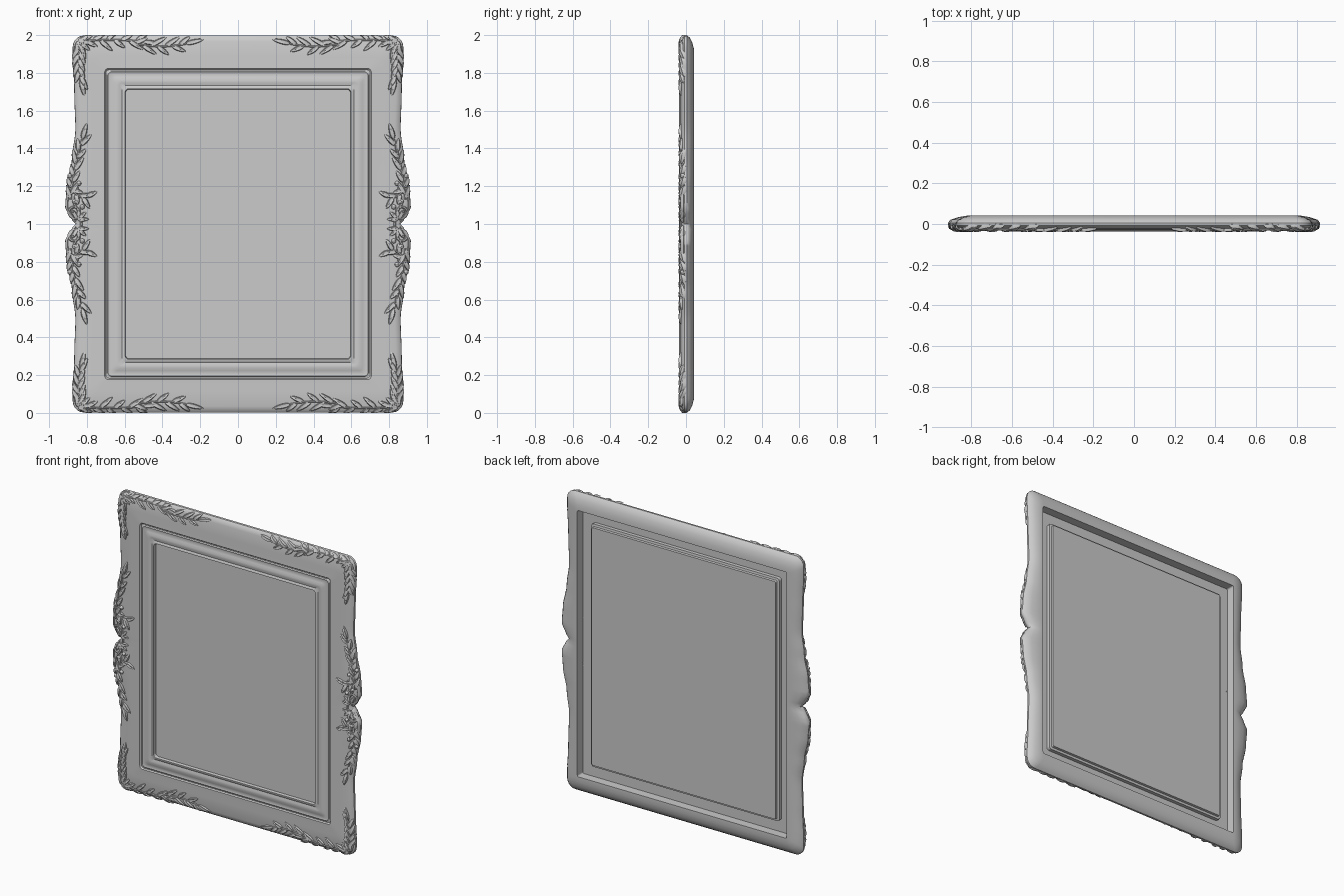
import bpy, bmesh, math, random
from mathutils import Vector

cube = bpy.data.objects.get("Cube")
if cube:
    bpy.data.objects.remove(cube, do_unlink=True)

random.seed(4)
grey = bpy.data.materials.new("plain_grey")
grey.use_nodes = True
grey.diffuse_color = (0.6, 0.6, 0.6, 1)
grey.node_tree.nodes["Principled BSDF"].inputs["Base Color"].default_value = (0.6, 0.6, 0.6, 1)

HX, HZ = 0.875, 0.998      # half size of the outline, without the side swell
WAVE = [(0, -0.015), (0.03, 0.008), (0.09, 0.040), (0.2, 0.032),
        (0.35, 0.004), (0.5, -0.014), (0.7, -0.008), (0.9, 0)]


def wave(u):
    """Swell and notch of the side outline at height u from the middle."""
    u = abs(u)
    for (a, p), (b, q) in zip(WAVE, WAVE[1:]):
        if u <= b:
            t = (u - a) / (b - a)
            return p + (q - p) * t * t * (3 - 2 * t)
    return 0


def surface(x, u):
    """Depth of the frame's front near the rim, used to drape ornaments."""
    d = max(0, min(HX + wave(u) - abs(x), HZ - abs(u)))
    return -0.027 + 0.018 * max(0, 1 - d / 0.035) ** 2


def finish(bm, name, mirror=False, angle=40):
    bmesh.ops.recalc_face_normals(bm, faces=bm.faces)
    mesh = bpy.data.meshes.new(name)
    bm.to_mesh(mesh)
    bm.free()
    mesh.materials.append(grey)
    ob = bpy.data.objects.new(name, mesh)
    bpy.context.collection.objects.link(ob)
    ob.location.z = 1
    bpy.ops.object.select_all(action='DESELECT')
    ob.select_set(True)
    bpy.context.view_layer.objects.active = ob
    bpy.ops.object.shade_smooth_by_angle(angle=math.radians(angle))
    if mirror:
        mod = ob.modifiers.new("four_corners", 'MIRROR')
        mod.use_axis = (True, False, True)
        mod.use_mirror_merge = False


def bridge(bm, a, b):
    n = len(a)
    for i in range(n):
        bm.faces.new((a[i], a[(i + 1) % n], b[(i + 1) % n], b[i]))


# Rounded rectangular rings, joined into mouldings and slabs
def ring(bm, hx, hz, r, y, swell=0):
    half = []
    arc = [math.radians(18 * i) for i in range(6)]
    for a in arc:
        half.append((hx - r + r * math.sin(a), -(hz - r) - r * math.cos(a)))
    for i in range(1, 64):
        u = (hz - r) * (i / 32 - 1)
        half.append((hx + swell * wave(u), u))
    for a in arc:
        half.append((hx - r + r * math.cos(a), hz - r + r * math.sin(a)))
    loop = half + [(-x, u) for x, u in reversed(half)]
    return [bm.verts.new((x, y, u)) for x, u in loop]


# half width, half height, corner radius, depth, share of the side swell
MOULDING = [
    (0.70, 0.815, 0.02, -0.016, 0), (0.775, 0.89, 0.01, -0.016, 0),
    (0.775, 0.89, 0.01, 0.0425, 0), (0.80, 0.925, 0.03, 0.0425, 0.3),
    (0.835, 0.958, 0.05, 0.034, 0.7), (0.863, 0.986, 0.06, 0.021, 1),
    (HX, HZ, 0.06, 0.006, 1), (0.874, 0.997, 0.06, -0.008, 1),
    (0.864, 0.987, 0.06, -0.018, 1), (0.842, 0.965, 0.05, -0.025, 0.9),
    (0.77, 0.885, 0.03, -0.027, 0.2), (0.706, 0.823, 0.02, -0.030, 0),
    (0.700, 0.817, 0.02, -0.022, 0), (0.694, 0.811, 0.02, -0.022, 0),
    (0.688, 0.805, 0.02, -0.028, 0), (0.68, 0.797, 0.02, -0.025, 0),
    (0.66, 0.777, 0.02, -0.030, 0), (0.645, 0.762, 0.02, -0.036, 0),
    (0.63, 0.747, 0.02, -0.035, 0), (0.615, 0.732, 0.02, -0.031, 0),
    (0.605, 0.723, 0.02, -0.037, 0), (0.598, 0.716, 0.02, -0.037, 0),
    (0.595, 0.713, 0.02, -0.016, 0),
]
bm = bmesh.new()
rings = [ring(bm, *row) for row in MOULDING]
for a, b in zip(rings, rings[1:] + rings[:1]):
    bridge(bm, a, b)
finish(bm, "frame_moulding")

# Backing board: its front fills the opening, its back stands up in the recess
bm = bmesh.new()
rings = [ring(bm, 0.697, 0.812, 0.02, -0.017), ring(bm, 0.697, 0.812, 0.02, 0.008),
         ring(bm, 0.682, 0.797, 0.012, 0.010), ring(bm, 0.68, 0.795, 0.01, 0.025)]
for a, b in zip(rings, rings[1:]):
    bridge(bm, a, b)
bm.faces.new(rings[0])
bm.faces.new(rings[-1])
finish(bm, "backing_board")


# Ornament helpers
def leaf(bm, base, angle, length, width, thick=0.016):
    along = Vector((math.cos(angle), math.sin(angle)))
    across = Vector((-along.y, along.x))
    for v in bmesh.ops.create_uvsphere(bm, u_segments=8, v_segments=7, radius=1)["verts"]:
        a, h, l = v.co
        p = Vector(base) + along * (l + 1) / 2 * length + across * a * width * (1 - 0.3 * l)
        u = max(-1, min(1, p.y))
        x = min(p.x, HX + wave(u) + 0.004)
        v.co = (x, surface(x, u) + h * thick * (0.5 + 0.8 * abs(a)), u)


def berry(bm, x, u, r):
    for v in bmesh.ops.create_uvsphere(bm, u_segments=8, v_segments=6, radius=r)["verts"]:
        v.co += Vector((x, surface(x, u), u))


def tube(bm, pts, r):
    loops = []
    for i, p in enumerate(pts):
        t = (pts[min(i + 1, len(pts) - 1)] - pts[max(i - 1, 0)]).normalized()
        n = Vector((-t.y, t.x))
        loop = []
        for k in range(6):
            a = k * math.pi / 3
            q = p + n * r * math.cos(a)
            loop.append(bm.verts.new((q.x, surface(q.x, q.y) - r * math.sin(a) - 0.003, q.y)))
        loops.append(loop)
    for a, b in zip(loops, loops[1:]):
        bridge(bm, a, b)
    bm.faces.new(loops[0])
    bm.faces.new(loops[-1])


def spray(bm, a, b, c, count, length, width, spread=0.6):
    """Curved stem with leaves on alternate sides and one at the tip."""
    a, b, c = Vector(a), Vector(b), Vector(c)

    def at(t):
        return a * (1 - t) ** 2 + b * 2 * t * (1 - t) + c * t * t
    tube(bm, [at(i / 14) for i in range(15)], 0.005)
    for i in range(count):
        t = i / count
        d = at(t + 0.02) - at(t)
        side = (spread if i % 2 else -spread) * random.uniform(0.7, 1.3)
        leaf(bm, at(t), math.atan2(d.y, d.x) + side, length * random.uniform(0.75, 1.1), width)
    d = c - b
    leaf(bm, c, math.atan2(d.y, d.x), length, width)


def scroll(bm, x, u, r, start, turns, tube_r):
    pts = []
    for i in range(19):
        t = i / 18
        a = start + turns * 2 * math.pi * t
        pts.append(Vector((x + r * (1 - 0.75 * t) * math.cos(a),
                           u + r * (1 - 0.75 * t) * math.sin(a))))
    tube(bm, pts, tube_r)


# Leaf sprays along the top and bottom bars
bm = bmesh.new()
spray(bm, (0.84, 0.965), (0.68, 0.985), (0.50, 0.965), 9, 0.085, 0.013)
spray(bm, (0.55, 0.955), (0.40, 0.925), (0.275, 0.955), 7, 0.095, 0.013, 0.5)
finish(bm, "bar_leaf_sprays", True)

# Leaf sprays running from the corners along the sides
bm = bmesh.new()
spray(bm, (0.835, 0.96), (0.855, 0.87), (0.832, 0.765), 9, 0.09, 0.014, 0.4)
for k in range(5):
    leaf(bm, (0.845, 0.97), math.radians(160 + 30 * k), 0.08, 0.014)
finish(bm, "corner_leaf_sprays", True)

# Leaf sprays along the middle of the sides, with a branch turned inward
bm = bmesh.new()
spray(bm, (0.885, 0.13), (0.875, 0.28), (0.825, 0.45), 10, 0.085, 0.014, 0.45)
spray(bm, (0.875, 0.18), (0.84, 0.13), (0.805, 0.145), 4, 0.065, 0.014, 0.8)
finish(bm, "side_leaf_sprays", True)

# Scrolls, petals and berries beside the side notches
bm = bmesh.new()
scroll(bm, 0.865, 0.065, 0.036, -1.8, 1.4, 0.007)
scroll(bm, 0.868, 0.185, 0.024, 0.5, 1.2, 0.006)
tube(bm, [Vector((HX + wave(i * 0.012) - 0.008, i * 0.012)) for i in range(1, 15)], 0.007)
tube(bm, [Vector((0.83 + 0.04 * (i / 10) ** 2, i * 0.011)) for i in range(11)], 0.006)
for k in range(4):
    leaf(bm, (0.85, 0.025), math.radians(60 + 40 * k), 0.06, 0.012)
for x, u in ((0.89, 0.255), (0.842, 0.215), (0.825, 0.09), (0.865, 0.12)):
    berry(bm, x, u, 0.013)
finish(bm, "side_scrolls", True)
